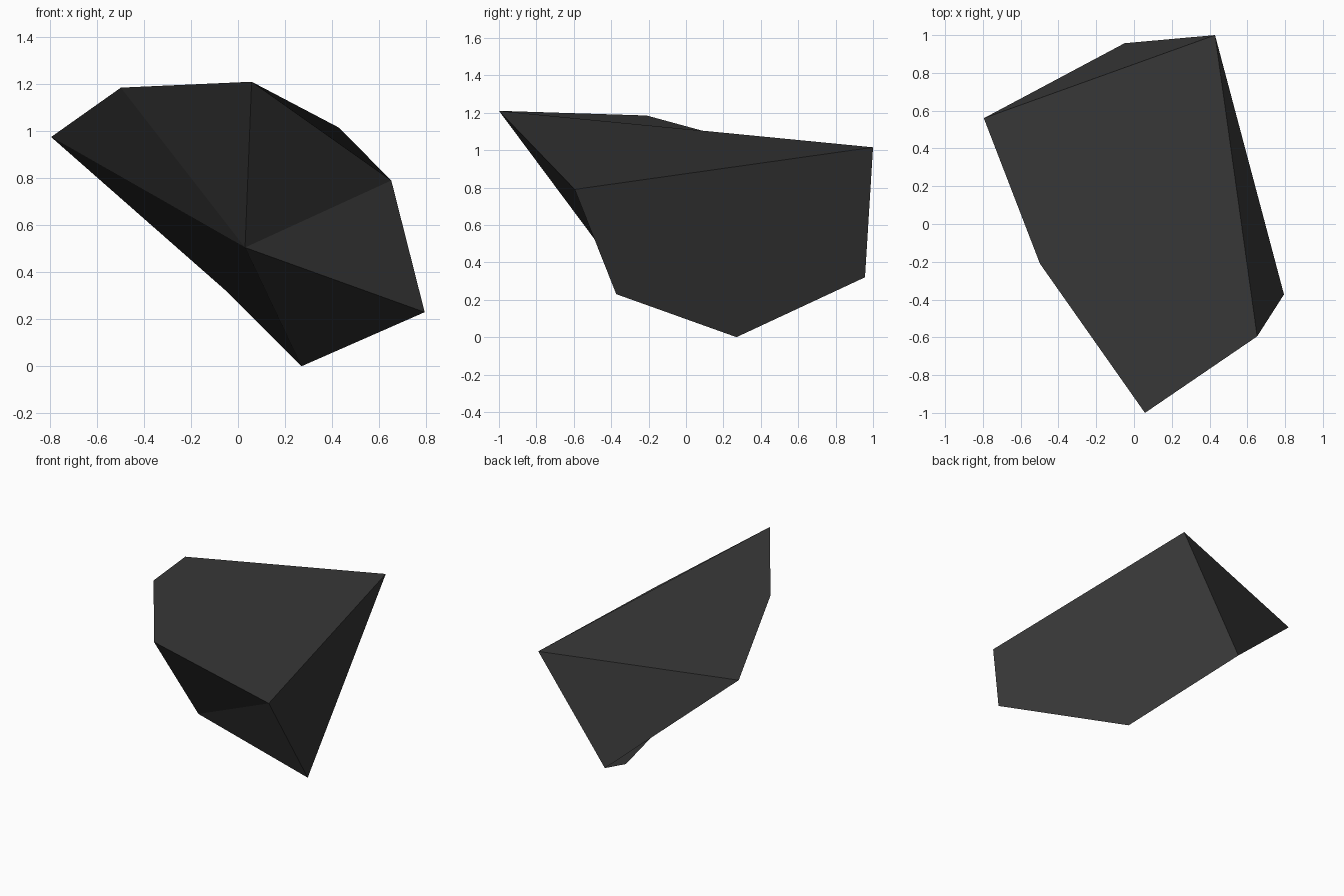
import bpy
from mathutils import Vector

if "Cube" in bpy.data.objects:
    bpy.data.objects.remove(bpy.data.objects["Cube"])

# Corner points of the faceted rock
P = {
    "left":        (-0.795, 0.56, 0.975),
    "upper_left":  (-0.498, -0.21, 1.185),
    "front_tip":   (0.058, -1.0, 1.21),
    "back_top":    (0.429, 1.0, 1.015),
    "upper_right": (0.652, -0.595, 0.79),
    "right":       (0.794, -0.373, 0.23),
    "base":        (0.27, 0.27, 0.0),
    "hollow":      (0.03, -0.475, 0.505),
    "back_low":    (-0.05, 0.957, 0.32),
}
names = list(P)
A, B, C, D, E, F, G, H, I = range(9)

# Each facet is a loop of corners, shaded as one flat plane and fanned from its first corner
facets = [
    (D, A, C, E),        # top
    (A, B, C),           # top, front-left fold
    (D, E, F, G, I),     # right side
    (A, D, I),           # back
    (B, A, H), (C, B, H), (E, C, H), (F, E, H), (G, F, H),  # front
    (H, A, I, G),        # underside
]
verts = [Vector(P[n]) for n in names]


def area_normal(loop):
    total = Vector()
    for i, v in enumerate(loop):
        total += verts[v].cross(verts[loop[(i + 1) % len(loop)]])
    return total


tris, normals = [], []
top_normal = (area_normal(facets[0]) + area_normal(facets[1])).normalized()
for k, f in enumerate(facets):
    n = top_normal if k < 2 else area_normal(f).normalized()
    for i in range(1, len(f) - 1):
        tris.append((f[0], f[i], f[i + 1]))
        normals += [n] * 3

mesh = bpy.data.meshes.new("rock")
mesh.from_pydata(verts, [], tris)
mesh.update()

# Hard edges, with each broad facet keeping one flat shade
for p in mesh.polygons:
    p.use_smooth = True
for e in mesh.edges:
    e.use_edge_sharp = True
mesh.normals_split_custom_set(normals)

# Dark stone colour
stone = bpy.data.materials.new("dark stone")
stone.diffuse_color = (0.04, 0.04, 0.04, 1)
stone.use_nodes = True
stone.node_tree.nodes["Principled BSDF"].inputs["Base Color"].default_value = stone.diffuse_color
mesh.materials.append(stone)

rock = bpy.data.objects.new("rock", mesh)
bpy.context.collection.objects.link(rock)
